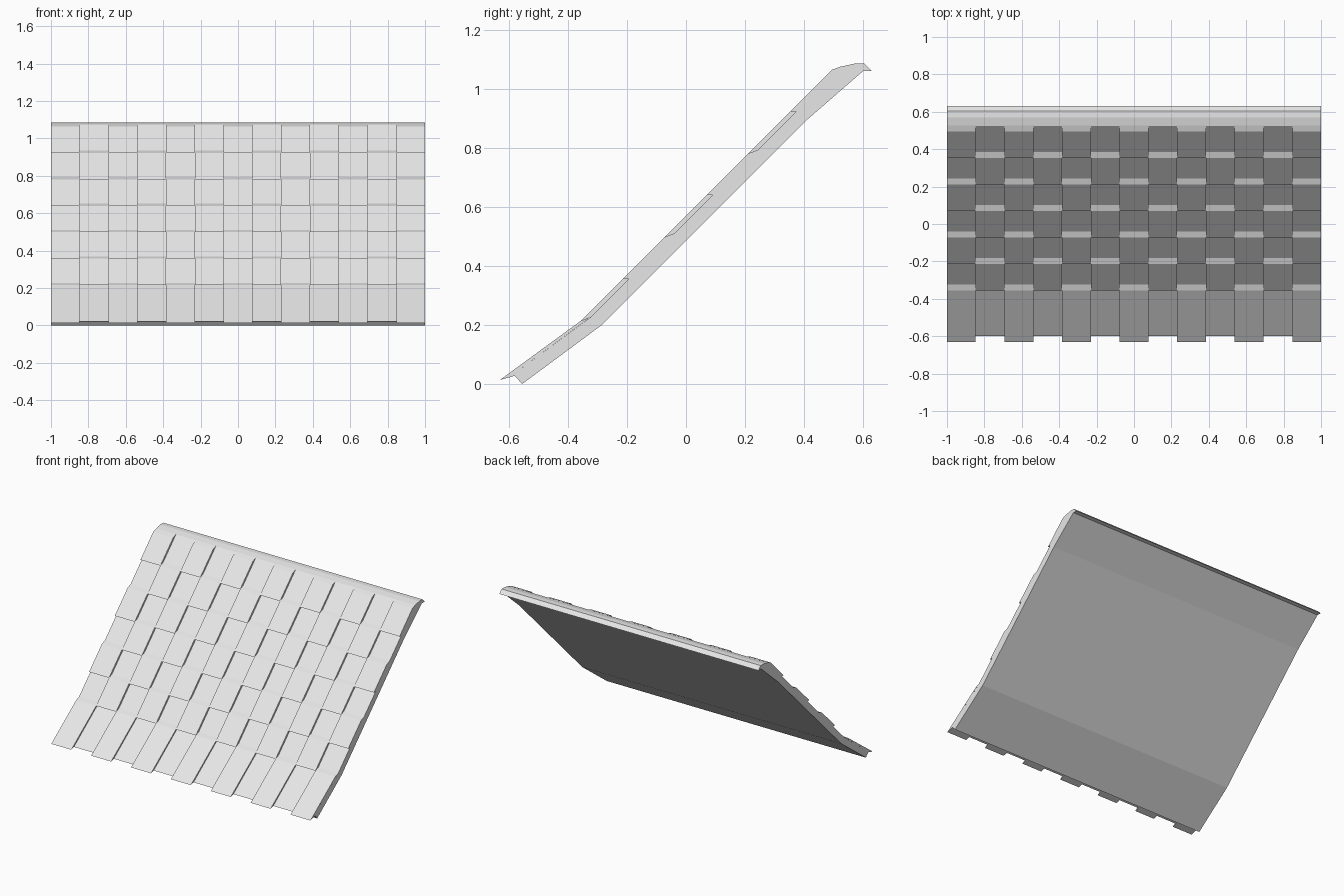
import bpy
import bmesh

cube = bpy.data.objects.get("Cube")
if cube:
    bpy.data.objects.remove(cube, do_unlink=True)

COLUMNS = 13
ROWS = 6
WIDTH = 2 / COLUMNS
STEP = 0.1415      # rise and run of one shingle row
FIRST = -0.355     # y where the steep slope begins

grey = bpy.data.materials.new("light_grey")
grey.use_nodes = True
grey.diffuse_color = (0.8, 0.8, 0.8, 1)
grey.node_tree.nodes["Principled BSDF"].inputs["Base Color"].default_value = (0.8, 0.8, 0.8, 1)


def add_prism(bm, profile, x0, x1, open_base=False):
    """Extrude a (y, z) profile along x; the base closes last point to first."""
    left = [bm.verts.new((x0, y, z)) for y, z in profile]
    right = [bm.verts.new((x1, y, z)) for y, z in profile]
    count = len(profile)
    faces = [bm.faces.new(left), bm.faces.new(right[::-1])]
    for i in range(count - 1 if open_base else count):
        j = (i + 1) % count
        faces.append(bm.faces.new((left[j], left[i], right[i], right[j])))
    return faces


def finish(bm, name):
    bmesh.ops.recalc_face_normals(bm, faces=bm.faces)
    mesh = bpy.data.meshes.new(name)
    bm.to_mesh(mesh)
    bm.free()
    mesh.materials.append(grey)
    obj = bpy.data.objects.new(name, mesh)
    bpy.context.collection.objects.link(obj)
    return obj


def column_span(column):
    return -1 + column * WIDTH, -1 + (column + 1) * WIDTH


# Roof deck with kicked-out eave and ridge cap
deck = [(-0.555, 0), (-0.58, 0.028), (-0.60, 0.022), (-0.325, 0.225),
        (0.525, 1.075), (0.57, 1.085), (0.605, 1.085), (0.63, 1.06),
        (0.60, 1.06), (0.41, 0.895), (-0.285, 0.2)]
bm = bmesh.new()
add_prism(bm, deck, -1, 1)
finish(bm, "roof_deck")

# Raised shingles in a checkerboard on the steep slope
bm = bmesh.new()
for row in range(ROWS):
    y0 = FIRST + row * STEP
    y1 = y0 + STEP
    profile = [(y0 + 0.02, y0 + 0.57), (y0, y0 + 0.57),
               (y1, y1 + 0.57), (y1 + 0.032, y1 + 0.582)]
    for column in range(COLUMNS):
        if (column + row) % 2:
            add_prism(bm, profile, *column_span(column), open_base=True)
finish(bm, "slope_shingles")

# Long eave shingles overhanging the lower edge
eave = [(-0.60, 0.022), (-0.63, 0.014), (FIRST, 0.215), (-0.323, 0.227)]
bm = bmesh.new()
for column in range(0, COLUMNS, 2):
    add_prism(bm, eave, *column_span(column), open_base=True)
finish(bm, "eave_shingles")
